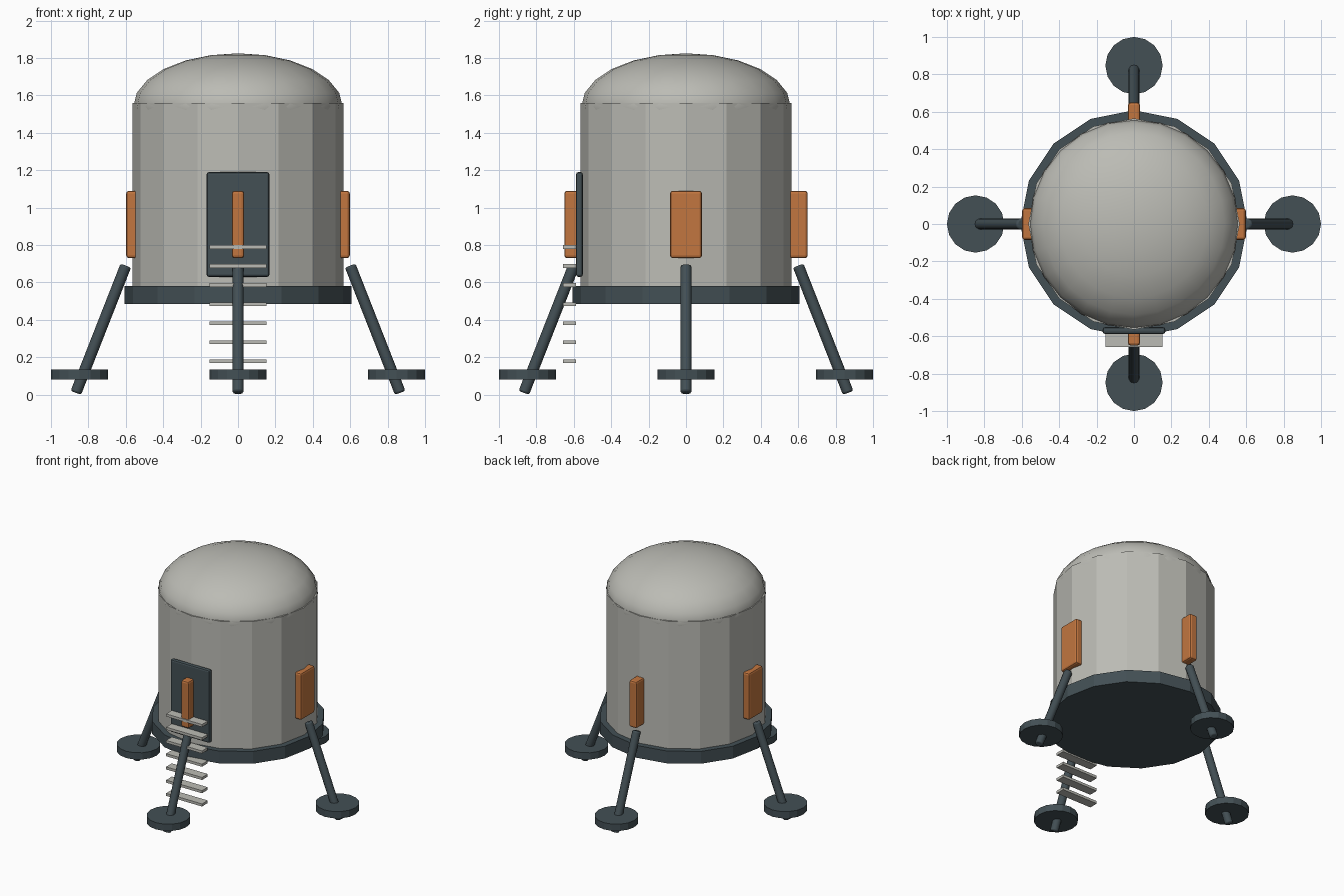
import bpy
import math
from mathutils import Vector

cube = bpy.data.objects.get("Cube")
if cube:
    bpy.data.objects.remove(cube, do_unlink=True)


def material(name, rgb):
    m = bpy.data.materials.new(name)
    m.use_nodes = True
    m.diffuse_color = (*rgb, 1)
    m.node_tree.nodes["Principled BSDF"].inputs["Base Color"].default_value = (*rgb, 1)
    return m


HULL = material("warm grey hull", (0.50, 0.50, 0.46))
DARK = material("dark slate", (0.056, 0.079, 0.090))
ORANGE = material("burnt orange", (0.54, 0.18, 0.05))


def finish(name, mat, bevel=0):
    ob = bpy.context.object
    ob.name = name
    ob.data.materials.append(mat)
    if bevel:
        mod = ob.modifiers.new("soft edges", "BEVEL")
        mod.width = bevel
        mod.segments = 2
        mod.limit_method = "ANGLE"
        mod.angle_limit = math.radians(50)
    return ob


def box(name, mat, center, size, bevel=0):
    bpy.ops.mesh.primitive_cube_add(size=1, location=center)
    bpy.context.object.scale = size
    bpy.ops.object.transform_apply(location=False, rotation=False, scale=True)
    return finish(name, mat, bevel)


def cylinder(name, mat, start, end, radius, sides=16, bevel=0):
    a, b = Vector(start), Vector(end)
    bpy.ops.mesh.primitive_cylinder_add(
        vertices=sides, radius=radius, depth=(b - a).length, location=(a + b) / 2,
        rotation=(b - a).to_track_quat("Z", "Y").to_euler())
    return finish(name, mat, bevel)


# Faceted hull, wider base ring and smooth flattened dome
cylinder("hull", HULL, (0, 0, 0.5), (0, 0, 1.56), 0.565)
cylinder("base_ring", DARK, (0, 0, 0.485), (0, 0, 0.58), 0.608)
bpy.ops.mesh.primitive_uv_sphere_add(segments=24, ring_count=12, radius=1, location=(0, 0, 1.54))
bpy.context.object.scale = (0.56, 0.56, 0.285)
bpy.ops.object.transform_apply(location=False, rotation=False, scale=True)
finish("dome", HULL)
bpy.ops.object.shade_smooth()

# Four legs with round feet and upright side panels
for side, dx, dy in (("left", 1, 0), ("back", 0, 1), ("right", -1, 0), ("front", 0, -1)):
    def out(r, z):
        return (dx * r, dy * r, z)

    leg = cylinder(side + "_leg", DARK, out(0.60, 0.69), out(0.867, 0.01), 0.03, 12, 0.01)
    bpy.context.view_layer.objects.active = leg
    bpy.ops.object.shade_smooth_by_angle(angle=math.radians(35))
    cylinder(side + "_foot", DARK, out(0.847, 0.082), out(0.847, 0.134), 0.153)
    box(side + "_panel", ORANGE, out(0.565, 0.91), (0.065, 0.17, 0.36), 0.014)

# Entry door and ladder rungs
box("door", DARK, (0, -0.57, 0.91), (0.335, 0.036, 0.56), 0.012)
for i in range(7):
    box(f"ladder_rung_{i + 1}", HULL, (0, -0.622, 0.178 + i * 0.102), (0.306, 0.07, 0.02))
